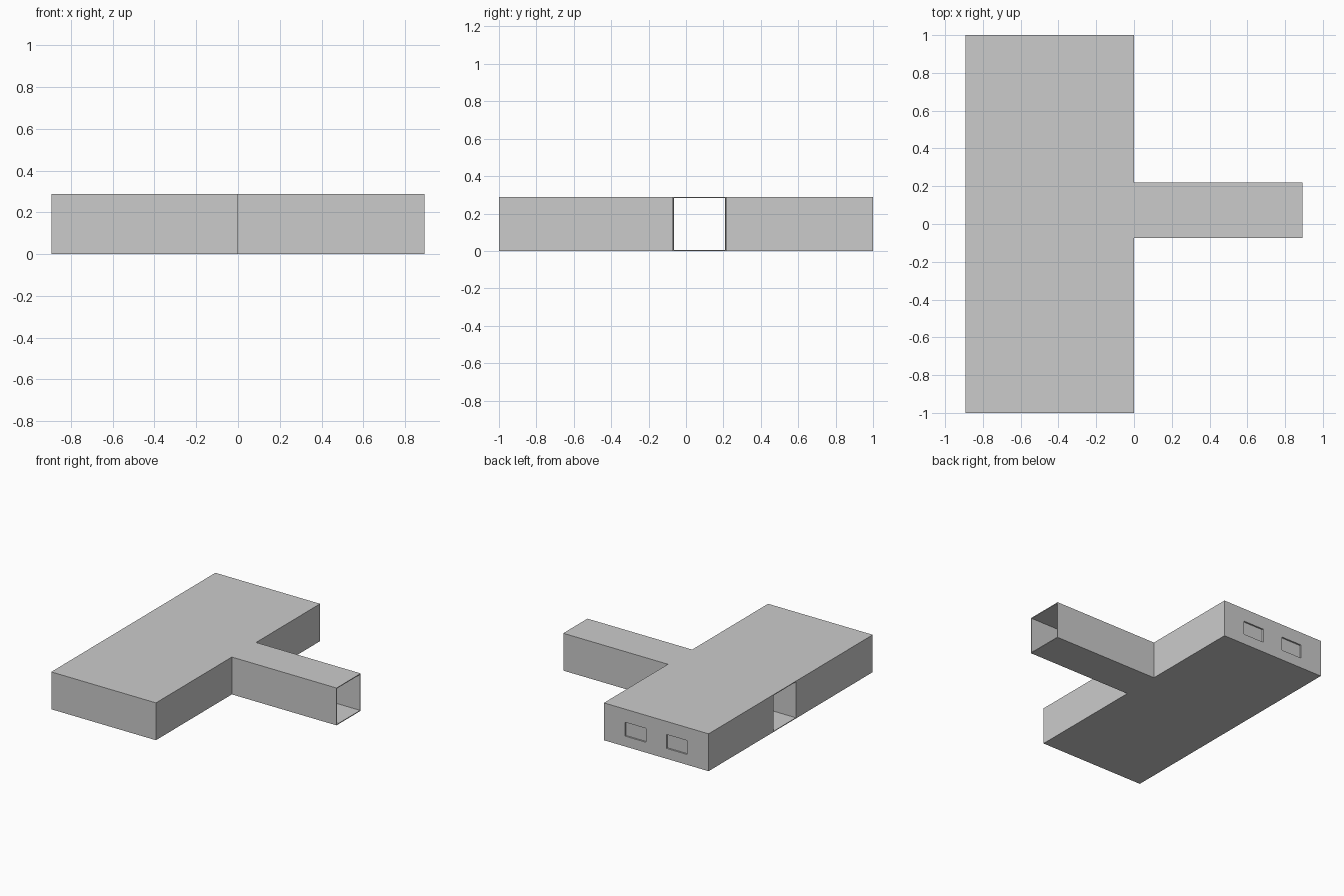
import bpy

if "Cube" in bpy.data.objects:
    bpy.data.objects.remove(bpy.data.objects["Cube"])

L, H = 0.893, 0.288      # half length in x, overall height
T = 0.012                # wall thickness
S = 0.006                # floor / roof slab thickness
Y0, Y1 = -0.075, 0.22    # outer sides of the corridor


def box(name, x0, x1, y0, y1, z0, z1):
    bpy.ops.mesh.primitive_cube_add(size=1, location=((x0 + x1) / 2, (y0 + y1) / 2, (z0 + z1) / 2))
    ob = bpy.context.object
    ob.name = name
    ob.scale = (x1 - x0, y1 - y0, z1 - z0)
    bpy.ops.object.transform_apply(location=True, rotation=False, scale=True)
    return ob


def cut(target, cutter):
    mod = target.modifiers.new("opening", 'BOOLEAN')
    mod.operation = 'DIFFERENCE'
    mod.solver = 'EXACT'
    mod.object = cutter
    cutter.hide_render = True
    cutter.hide_viewport = True


# Hall shell: floor, roof and outer walls
box("hall_floor", -L, 0, -1, 1, 0, S)
box("hall_roof", -L, 0, -1, 1, H - S, H)
box("front_wall", -L, 0, -1, -1 + T, S, H - S)
back = box("back_wall", -L, 0, 1 - T, 1, S, H - S)
for side, x in (("left", -L), ("right", -T)):
    box(side + "_wall_front", x, x + T, -1 + T, Y0 + T, S, H - S)
    box(side + "_wall_back", x, x + T, Y1 - T, 1 - T, S, H - S)

# Passage walls running through the hall
box("passage_wall_front", -L + T, -T, Y0, Y0 + T, S, H - S)
box("passage_wall_back", -L + T, -T, Y1 - T, Y1, S, H - S)

# Two recessed windows in the back wall
for i, (x0, x1) in enumerate(((-0.36, -0.18), (-0.71, -0.535))):
    cut(back, box(f"window_cutter_{i}", x0, x1, 0.97, 1.02, 0.08, 0.187))
    box(f"window_pane_{i}", x0 - 0.01, x1 + 0.01, 1 - T - 0.006, 1 - T, 0.07, 0.197)

# Open-ended corridor
C = 0.008
box("corridor_floor", 0, L, Y0, Y1, 0, S)
box("corridor_roof", 0, L, Y0, Y1, H - S, H)
box("corridor_wall_front", 0, L, Y0, Y0 + C, S, H - S)
box("corridor_wall_back", 0, L, Y1 - C, Y1, S, H - S)
